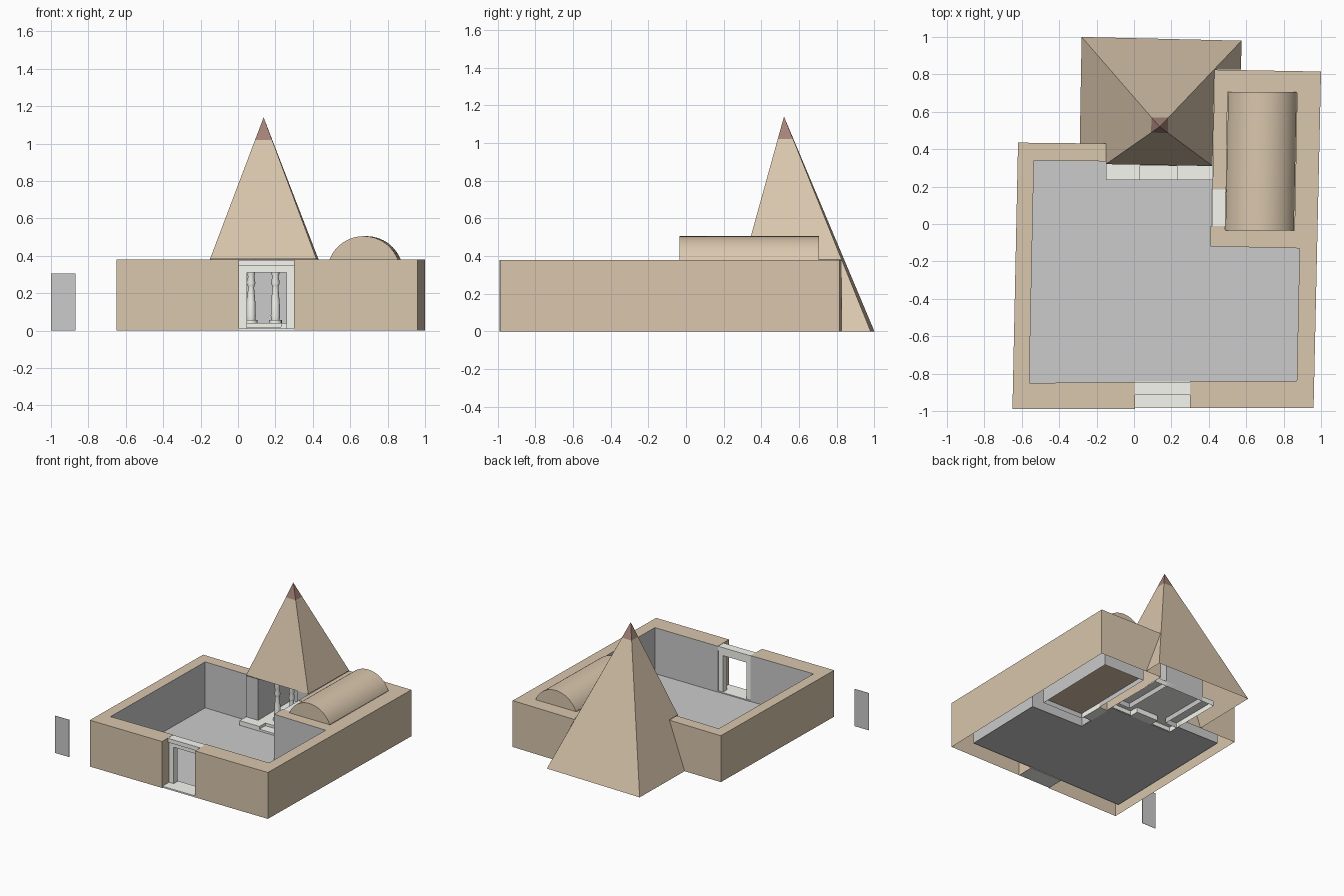
import bpy, bmesh, math

if "Cube" in bpy.data.objects:
    bpy.data.objects.remove(bpy.data.objects["Cube"])

def mat(name, rgb):
    m = bpy.data.materials.new(name)
    m.diffuse_color = (*rgb, 1)
    m.use_nodes = True
    m.node_tree.nodes["Principled BSDF"].inputs["Base Color"].default_value = m.diffuse_color
    return m

BROWN = mat("mud_brick", (0.70, 0.57, 0.42))
WHITE = mat("limestone", (0.93, 0.93, 0.88))
TIP = mat("dark_capstone", (0.38, 0.23, 0.19))
GREY = mat("plaster", (0.8, 0.8, 0.8))


def mesh(name, verts, faces, mats, idx=None):
    me = bpy.data.meshes.new(name)
    me.from_pydata(verts, [], faces)
    for m in mats:
        me.materials.append(m)
    for i, k in enumerate(idx or []):
        me.polygons[i].material_index = k
    ob = bpy.data.objects.new(name, me)
    bpy.context.collection.objects.link(ob)
    return ob


def prism(name, pts, z0, z1, m, plaster=(), bottom=False):
    """Extruded outline; the edges listed in plaster are grey."""
    n = len(pts)
    v = [(x, y, z0) for x, y in pts] + [(x, y, z1) for x, y in pts]
    f = [(i, (i + 1) % n, n + (i + 1) % n, n + i) for i in range(n)]
    f.append(tuple(range(n, 2 * n)))
    if bottom:
        f.append(tuple(reversed(range(n))))
    ob = mesh(name, v, f, [m, GREY], [int(i in plaster) for i in range(len(f))])
    bm = bmesh.new()
    bm.from_mesh(ob.data)
    bmesh.ops.recalc_face_normals(bm, faces=bm.faces)
    top = max(bm.faces, key=lambda t: t.calc_center_median().z)
    if top.normal.z < 0:
        bmesh.ops.reverse_faces(bm, faces=bm.faces)
    bm.to_mesh(ob.data)
    bm.free()
    return ob


def box(name, x0, x1, y0, y1, z0, z1, m):
    return prism(name, [(x0, y0), (x1, y0), (x1, y1), (x0, y1)], z0, z1, m, bottom=True)


H = 0.38
# Enclosure walls, open underneath
prism("west_wall", [(0.005, -0.99), (0.005, -0.845), (-0.56, -0.85), (-0.535, 0.34),
                    (-0.15, 0.335), (-0.15, 0.43), (-0.62, 0.435), (-0.65, -0.99)],
      0, H, BROWN, plaster=(1, 2, 3))
prism("east_wall_and_chapel",
      [(0.30, -0.985), (0.96, -0.985), (1.0, 0.815), (0.43, 0.825), (0.42, 0.185),
       (0.493, 0.185), (0.50, 0.705), (0.872, 0.70), (0.858, -0.035), (0.487, -0.03),
       (0.488, -0.01), (0.41, -0.01), (0.41, -0.12), (0.885, -0.13), (0.87, -0.84), (0.30, -0.84)],
      0, H, BROWN, plaster=(5, 6, 7, 8, 9, 11, 12, 13, 14))

# Floors
mesh("court_floor", [(-0.56, -0.85, .004), (0.87, -0.84, .004), (0.885, -0.13, .004), (0.41, -0.12, .004),
                     (0.42, 0.24, .004), (-0.15, 0.24, .004), (-0.15, 0.335, .004), (-0.535, 0.34, .004)],
     [range(8)], [GREY])
mesh("chapel_floor", [(0.487, -0.03, .04), (0.858, -0.035, .04), (0.872, 0.70, .04), (0.50, 0.705, .04)],
     [range(4)], [BROWN])

# Barrel vault over the chapel
N, R, CZ = 24, 0.196, 0.309
a0 = math.asin((H - CZ) / R)
arc = [(R * math.cos(a), CZ + R * math.sin(a))
       for a in (a0 + (math.pi - 2 * a0) * i / N for i in range(N + 1))]
v = [(0.672 + x, -0.035, z) for x, z in arc] + [(0.687 + x, 0.705, z) for x, z in arc]
f = [(i, i + N + 1, i + N + 2, i + 1) for i in range(N)]
f += [tuple(range(N + 1)), tuple(reversed(range(N + 1, 2 * N + 2)))]
vault = mesh("chapel_vault", v, f, [BROWN])
bpy.context.view_layer.objects.active = vault
vault.select_set(True)
bpy.ops.object.shade_smooth_by_angle(angle=math.radians(30))
vault.select_set(False)

# Pyramid shell, cut away in front for the portico
apex = (0.137, 0.52, 1.14)
base = [(-0.28, 1.0, 0), (0.575, 0.98, 0), (0.42, 0.31, 0.382), (-0.15, 0.32, 0.382)]


def on_edge(p, z):
    t = (apex[2] - z) / (apex[2] - p[2])
    return tuple(a + (b - a) * t for a, b in zip(apex, p))


ring = [on_edge(p, 1.02) for p in base]
v = base + ring + [(-0.29, 0.43, 0), (-0.15, 0.43, 0.382), (0.572, 0.825, 0), (0.43, 0.825, 0.382)]
mesh("pyramid", v, [(1, 0, 4, 5), (10, 1, 5, 6, 2, 11), (3, 2, 6, 7), (0, 8, 9, 3, 7, 4)], [BROWN])
mesh("capstone", ring + [apex], [(1, 0, 4), (2, 1, 4), (3, 2, 4), (0, 3, 4)], [TIP])

# Portico room under the pyramid
xs, yf, yb = (-0.15, -0.04, 0.31, 0.42), 0.318, 0.75
v = [(x, y, z) for z in (0.0, H) for x, y in
     [(xs[0], yf), (xs[1], yf), (xs[1], yb), (xs[2], yb), (xs[2], yf), (xs[3], yf)]]
mesh("portico_walls", v, [(i, i + 1, i + 7, i + 6) for i in range(5)] + [(7, 8, 9, 10)], [GREY])
# Platform with a lower step in the middle
prism("portico_platform", [(-0.15, 0.235), (0.03, 0.235), (0.03, 0.31), (0.23, 0.31),
                           (0.23, 0.235), (0.42, 0.235), (0.42, yb), (-0.15, yb)], 0, 0.042, WHITE)
box("portico_step", 0.03, 0.23, 0.235, 0.31, 0, 0.02, WHITE)

# Columns: turned profile with base and bell capital
prof = [(0, .042), (.034, .042), (.034, .056), (.022, .056), (.025, .08), (.023, .15), (.016, .23),
        (.018, .24), (.023, .255), (.017, .29), (.021, .30), (.021, H), (0, H)]
S = 16
for k, cx in enumerate((0.07, 0.20)):
    v = [(cx + r * math.cos(2 * math.pi * j / S), 0.41 + r * math.sin(2 * math.pi * j / S), z)
         for r, z in prof for j in range(S)]
    f = [(i * S + j, i * S + (j + 1) % S, (i + 1) * S + (j + 1) % S, (i + 1) * S + j)
         for i in range(len(prof) - 1) for j in range(S)]
    col = mesh("column_%d" % (k + 1), v, f, [WHITE])
    bm = bmesh.new()
    bm.from_mesh(col.data)
    bmesh.ops.remove_doubles(bm, verts=bm.verts, dist=1e-5)
    bm.to_mesh(col.data)
    bm.free()
    bpy.context.view_layer.objects.active = col
    col.select_set(True)
    bpy.ops.object.shade_smooth_by_angle(angle=math.radians(40))
    col.select_set(False)

# Front gate
box("gate_threshold", 0.005, 0.30, -0.985, -0.842, 0, 0.012, WHITE)
box("gate_cornice", 0.005, 0.30, -0.915, -0.845, 0.345, 0.378, WHITE)
box("gate_lintel", 0.005, 0.30, -0.90, -0.85, 0.31, 0.345, WHITE)
for k, x in enumerate((0.005, 0.258)):
    box("gate_jamb_%d" % (k + 1), x, x + 0.042, -0.90, -0.85, 0.012, 0.31, WHITE)

# Chapel door
box("chapel_threshold", 0.412, 0.49, -0.01, 0.185, 0, 0.042, WHITE)
box("chapel_lintel", 0.418, 0.488, -0.01, 0.185, 0.32, 0.377, WHITE)
for k, y in enumerate((-0.01, 0.16)):
    box("chapel_jamb_%d" % (k + 1), 0.425, 0.485, y, y + 0.025, 0.042, 0.32, WHITE)

# Loose door leaf standing beside the building
box("door_leaf", -1.0, -0.87, -0.942, -0.94, 0, 0.305, GREY)
